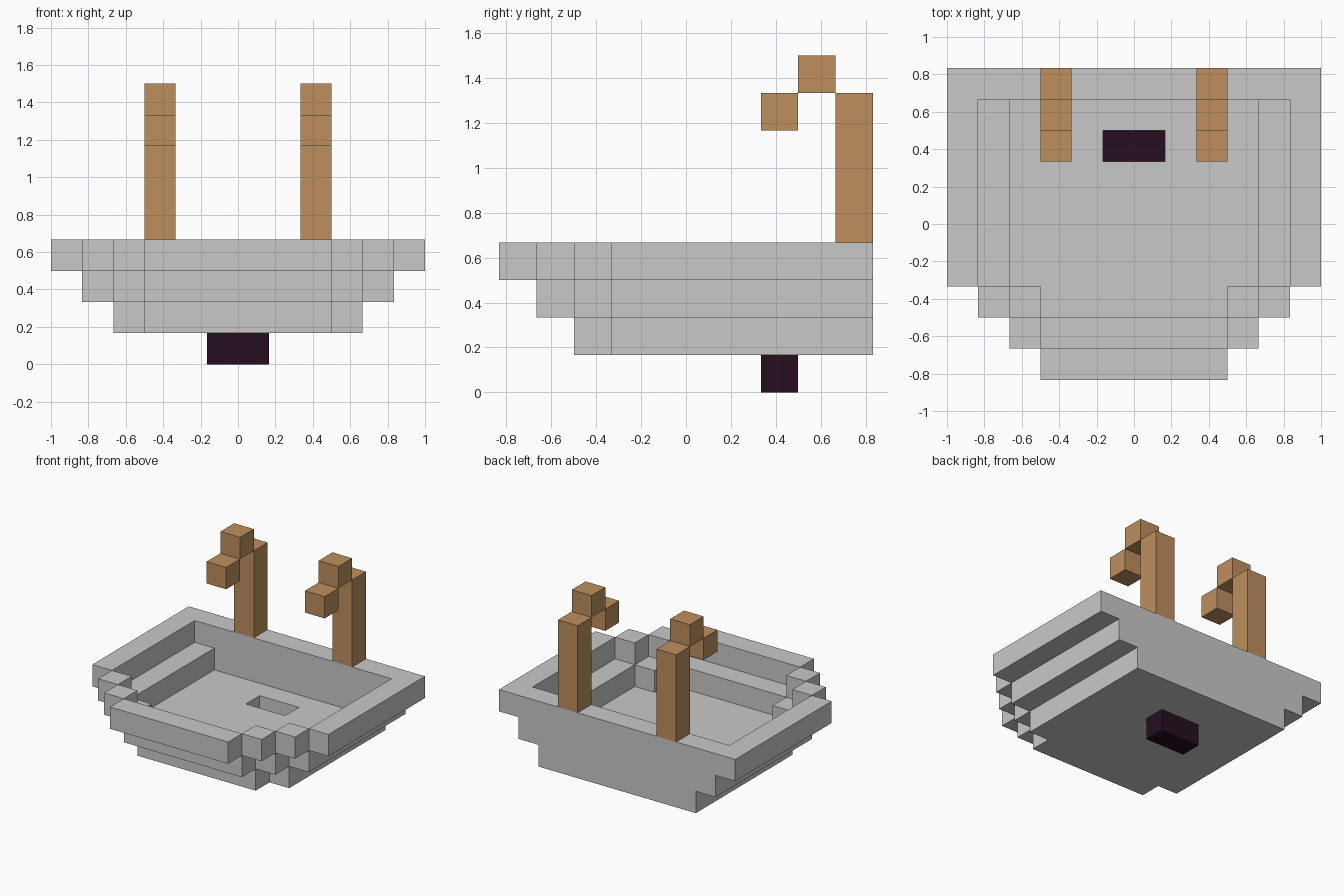
import bpy, bmesh
from mathutils import Vector

if "Cube" in bpy.data.objects:
    bpy.data.objects.remove(bpy.data.objects["Cube"])

U = 1 / 6  # one block


def material(name, rgb):
    m = bpy.data.materials.new(name)
    m.diffuse_color = (*rgb, 1)
    m.use_nodes = True
    m.node_tree.nodes["Principled BSDF"].inputs["Base Color"].default_value = m.diffuse_color
    return m


grey = material("basin grey", (0.584, 0.584, 0.584))
tan = material("tap tan", (0.509, 0.275, 0.114))
dark = material("drain dark", (0.018, 0.0045, 0.015))


def box(x0, x1, y0, y1, z0, z1):
    return {(x, y, z) for x in range(x0, x1) for y in range(y0, y1) for z in range(z0, z1)}


def build(name, cells, mat):
    """Outer skin of a set of blocks, with flat areas merged."""
    bm = bmesh.new()
    verts = {}
    for c in cells:
        for axis in range(3):
            for side in (0, 1):
                n = list(c)
                n[axis] += 1 if side else -1
                if tuple(n) in cells:
                    continue
                quad = []
                for a, b in ((0, 0), (1, 0), (1, 1), (0, 1)):
                    p = list(c)
                    p[axis] += side
                    p[(axis + 1) % 3] += a
                    p[(axis + 2) % 3] += b
                    p = tuple(p)
                    if p not in verts:
                        verts[p] = bm.verts.new(Vector(p) * U)
                    quad.append(verts[p])
                bm.faces.new(quad if side else quad[::-1])
    bmesh.ops.dissolve_limit(bm, angle_limit=0.01, verts=bm.verts[:], edges=bm.edges[:])
    me = bpy.data.meshes.new(name)
    bm.to_mesh(me)
    bm.free()
    me.materials.append(mat)
    ob = bpy.data.objects.new(name, me)
    bpy.context.collection.objects.link(ob)


# Basin floor with a rounded front and the drain hole
basin = box(-4, 4, -2, 5, 1, 2) | box(-3, 3, -3, -2, 1, 2)
basin -= box(-1, 1, 2, 3, 1, 2)

# Two stepped wall rings, each one block wider, with stair-step front corners
for level, half in ((2, 5), (3, 6)):
    front = -half + 1
    basin |= box(-half, half, 4, 5, level, level + 1)
    basin |= box(-3, 3, front, front + 1, level, level + 1)
    for x in (-half, half - 1):
        basin |= box(x, x + 1, -2, 5, level, level + 1)
    for i in range(1, half - 3):
        for x in (-half + i, half - 1 - i):
            basin.add((x, -2 - i, level))
build("basin", basin, grey)

# Drain pipe below the hole
build("drain", box(-1, 1, 2, 3, 0, 1), dark)

# Taps: post, raised block and spout block
for name, x in (("left_tap", -3), ("right_tap", 2)):
    build(name + "_post", box(x, x + 1, 4, 5, 4, 8), tan)
    build(name + "_bend", box(x, x + 1, 3, 4, 8, 9), tan)
    build(name + "_spout", box(x, x + 1, 2, 3, 7, 8), tan)
